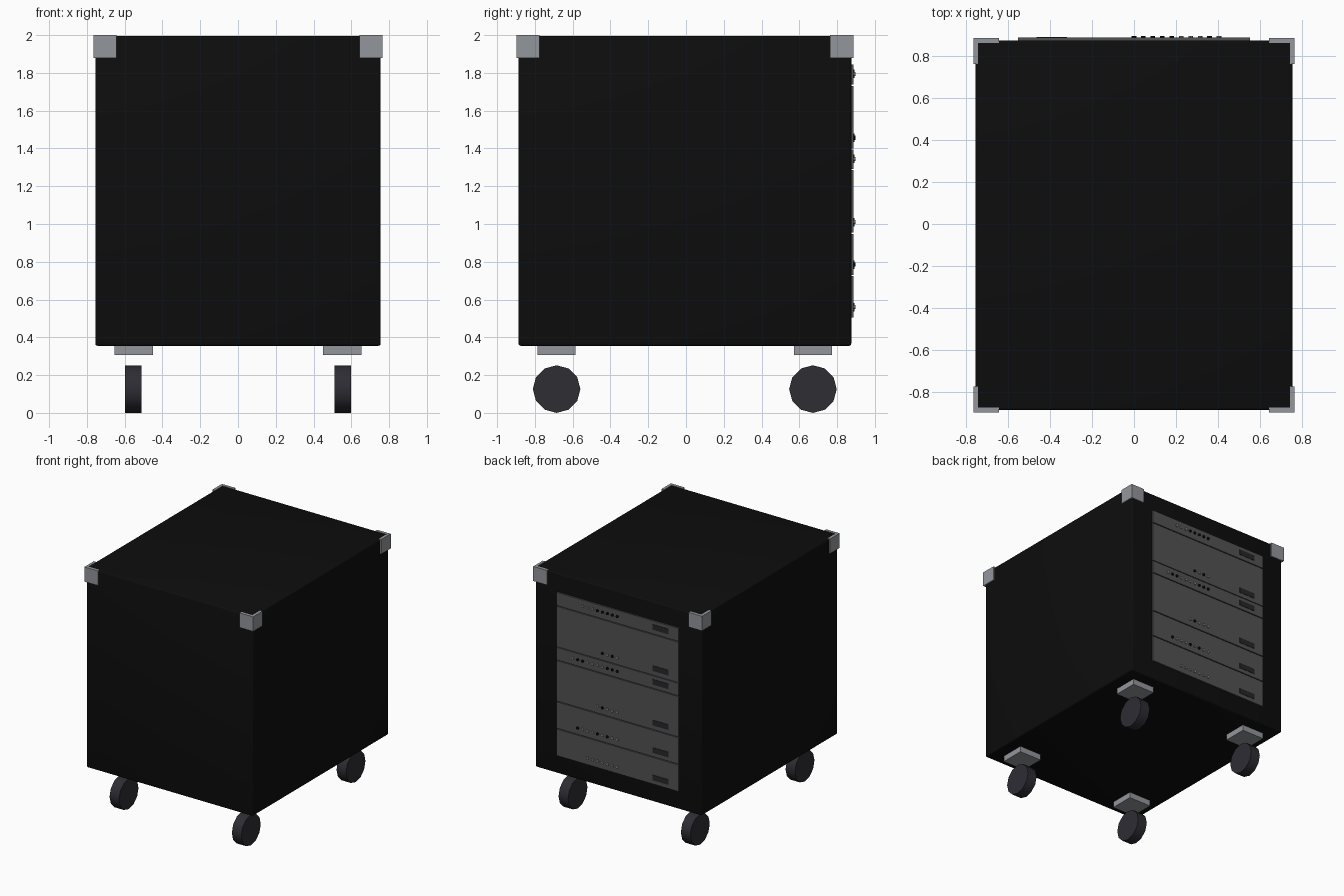
import bpy, bmesh, math, random
from mathutils import Matrix

if "Cube" in bpy.data.objects:
    bpy.data.objects.remove(bpy.data.objects["Cube"])

random.seed(4)


def material(name, r, g, b):
    m = bpy.data.materials.new(name)
    m.diffuse_color = (r, g, b, 1)
    m.use_nodes = True
    m.node_tree.nodes["Principled BSDF"].inputs["Base Color"].default_value = m.diffuse_color
    return m


BLACK = material("case_black", 0.004, 0.004, 0.004)
METAL = material("metal_grey", 0.29, 0.305, 0.33)
RUBBER = material("wheel_rubber", 0.026, 0.026, 0.034)
PANEL = material("panel_grey", 0.085, 0.084, 0.086)
DISPLAY = material("display_dark", 0.02, 0.02, 0.023)
KNOB = material("knob_grey", 0.28, 0.28, 0.28)


def finish(name, bm, mats, smooth=False):
    mesh = bpy.data.meshes.new(name)
    bm.to_mesh(mesh)
    bm.free()
    for m in mats:
        mesh.materials.append(m)
    obj = bpy.data.objects.new(name, mesh)
    bpy.context.collection.objects.link(obj)
    if smooth:
        bpy.context.view_layer.objects.active = obj
        obj.select_set(True)
        bpy.ops.object.shade_smooth_by_angle(angle=math.radians(40))
        obj.select_set(False)
    return obj


def add_box(bm, x0, x1, y0, y1, z0, z1):
    mat = Matrix.Translation(((x0 + x1) / 2, (y0 + y1) / 2, (z0 + z1) / 2))
    mat = mat @ Matrix.Diagonal((abs(x1 - x0), abs(y1 - y0), z1 - z0, 1))
    bmesh.ops.create_cube(bm, size=1, matrix=mat)


def box(name, dims, mat):
    bm = bmesh.new()
    add_box(bm, *dims)
    return finish(name, bm, [mat])


# Case body with slightly rounded edges
bm = bmesh.new()
add_box(bm, -0.755, 0.755, -0.887, 0.875, 0.355, 1.996)
bmesh.ops.bevel(bm, geom=bm.edges[:], offset=0.012, segments=3,
                profile=0.5, affect='EDGES')
finish("case_body", bm, [BLACK], smooth=True)

# L-shaped metal corner brackets round the top
for sx in (-1, 1):
    for sy, ye in ((-1, -0.898), (1, 0.886)):
        xe, t, arm = sx * 0.766, 0.023, 0.123
        outline = [(xe, ye), (xe - sx * arm, ye), (xe - sx * arm, ye - sy * t),
                   (xe - sx * t, ye - sy * t), (xe - sx * t, ye - sy * arm),
                   (xe, ye - sy * arm)]
        bm = bmesh.new()
        face = bm.faces.new([bm.verts.new((x, y, 1.88)) for x, y in outline])
        ext = bmesh.ops.extrude_face_region(bm, geom=[face])
        top = [v for v in ext['geom'] if isinstance(v, bmesh.types.BMVert)]
        bmesh.ops.translate(bm, verts=top, vec=(0, 0, 0.12))
        bmesh.ops.recalc_face_normals(bm, faces=bm.faces[:])
        finish("corner_bracket", bm, [METAL])

# Caster plates and twelve-sided wheels
for sx in (-1, 1):
    for y in (-0.685, 0.672):
        box("caster_plate", (sx * 0.45, sx * 0.653, y - 0.1, y + 0.1,
                             0.307, 0.357), METAL)
        bm = bmesh.new()
        mat = (Matrix.Translation((sx * 0.555, y, 0.126))
               @ Matrix.Rotation(math.radians(90), 4, 'Y'))
        bmesh.ops.create_cone(bm, cap_ends=True, segments=12, radius1=0.126,
                              radius2=0.126, depth=0.086, matrix=mat)
        finish("caster_wheel", bm, [RUBBER], smooth=True)

# Rack units on the back: bottom, top, control row height, number of knobs
units = [(1.738, 1.845, 1.795, 8), (1.400, 1.731, 1.457, 4),
         (1.292, 1.394, 1.345, 10), (0.954, 1.285, 1.010, 5),
         (0.731, 0.947, 0.785, 9), (0.506, 0.724, 0.560, 7)]
for z0, z1, zc, count in units:
    box("rack_panel", (-0.553, 0.553, 0.870, 0.888, z0, z1), PANEL)
    box("display_window", (-0.465, -0.32, 0.887, 0.891,
                           zc - 0.022, zc + 0.022), DISPLAY)
    # Row of small round knobs, some light and some black
    bm = bmesh.new()
    for i in range(count):
        before = set(bm.faces)
        mat = (Matrix.Translation((0.045 * i, 0.8915, zc))
               @ Matrix.Rotation(math.radians(90), 4, 'X'))
        bmesh.ops.create_cone(bm, cap_ends=True, segments=8, radius1=0.011,
                              radius2=0.011, depth=0.011, matrix=mat)
        shade = 1 if random.random() < 0.4 else 0
        for f in set(bm.faces) - before:
            f.material_index = shade
    finish("control_knobs", bm, [KNOB, BLACK])
